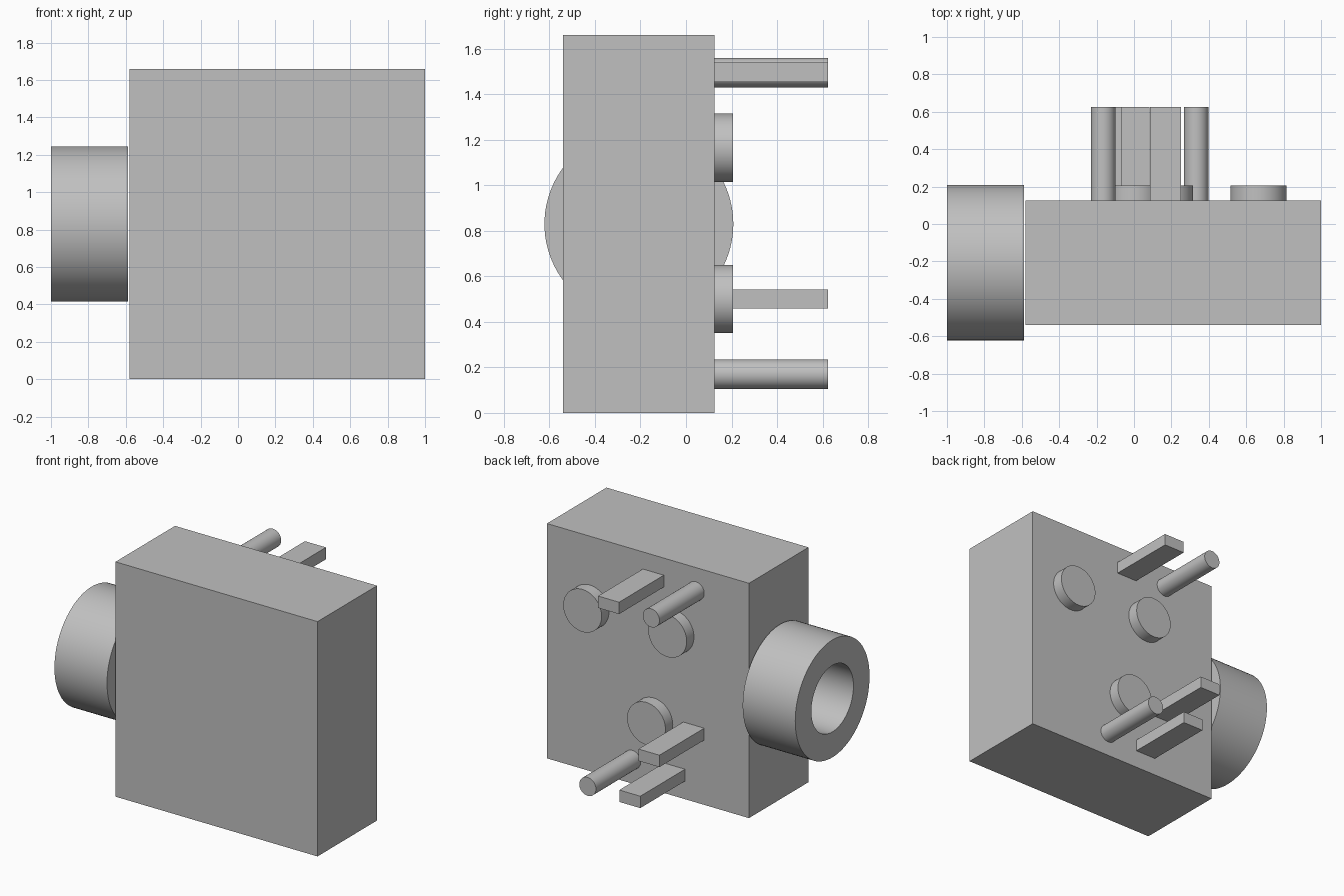
import bpy, bmesh, math
from mathutils import Matrix, Vector

if "Cube" in bpy.data.objects:
    bpy.data.objects.remove(bpy.data.objects["Cube"], do_unlink=True)

# Single grey material
grey = bpy.data.materials.new("plain_grey")
grey.use_nodes = True
colour = (0.53, 0.53, 0.53, 1.0)
grey.diffuse_color = colour
grey.node_tree.nodes["Principled BSDF"].inputs["Base Color"].default_value = colour

BACK = 0.125      # rear face of the housing
PIN_END = 0.625   # tips of the pins
ROOT = 0.0        # embedded ends inside the housing


def finish(name, bm, smooth=False):
    bmesh.ops.recalc_face_normals(bm, faces=bm.faces)
    mesh = bpy.data.meshes.new(name)
    bm.to_mesh(mesh)
    bm.free()
    mesh.materials.append(grey)
    obj = bpy.data.objects.new(name, mesh)
    bpy.context.collection.objects.link(obj)
    if smooth:
        bpy.ops.object.select_all(action="DESELECT")
        obj.select_set(True)
        bpy.context.view_layer.objects.active = obj
        bpy.ops.object.shade_smooth_by_angle(angle=math.radians(35))
    return obj


def box(name, lo, hi):
    lo, hi = Vector(lo), Vector(hi)
    bm = bmesh.new()
    place = Matrix.Translation((lo + hi) / 2) @ Matrix.Diagonal((*(hi - lo), 1))
    bmesh.ops.create_cube(bm, size=1, matrix=place)
    finish(name, bm)


def rod(name, x, z, radius, y_end):
    """Round rod pointing backwards out of the housing."""
    bm = bmesh.new()
    place = Matrix.Translation((x, (ROOT + y_end) / 2, z)) @ Matrix.Rotation(math.pi / 2, 4, "X")
    bmesh.ops.create_cone(bm, cap_ends=True, segments=64, radius1=radius,
                          radius2=radius, depth=y_end - ROOT, matrix=place)
    finish(name, bm, smooth=True)


def sleeve(name, x0, x1, y, z, outer, inner, segments=96):
    """Tube along x, made by spinning a rectangular section."""
    bm = bmesh.new()
    section = [(x0, inner), (x0, outer), (x1, outer), (x1, inner)]
    verts = [bm.verts.new((px, y, z + r)) for px, r in section]
    edges = [bm.edges.new((verts[i], verts[(i + 1) % 4])) for i in range(4)]
    bmesh.ops.spin(bm, geom=verts + edges, cent=(0, y, z), axis=(1, 0, 0),
                   angle=math.tau, steps=segments)
    bmesh.ops.remove_doubles(bm, verts=bm.verts, dist=1e-4)
    finish(name, bm, smooth=True)


# Housing and socket sleeve
box("housing", (-0.58, -0.54, 0), (1.0, BACK, 1.66))
sleeve("socket_sleeve", -1.0, -0.589, -0.207, 0.83, 0.415, 0.235)

# Round locating pins
for name, x, z in (("upper_round_pin", -0.165, 1.495), ("lower_round_pin", 0.332, 0.17)):
    rod(name, x, z, 0.065, PIN_END)

# Low round feet on the back
for name, x, z in (("upper_left_foot", 0.665, 1.165), ("upper_middle_foot", 0.0, 1.165),
                   ("lower_foot", 0.166, 0.5)):
    rod(name, x, z, 0.15, 0.207)

# Flat contact pins
for name, x, z in (("upper_contact", 0.168, 1.497), ("middle_contact", -0.148, 0.5),
                   ("lower_contact", 0.002, 0.17)):
    box(name, (x - 0.082, ROOT, z - 0.042), (x + 0.082, PIN_END, z + 0.042))
